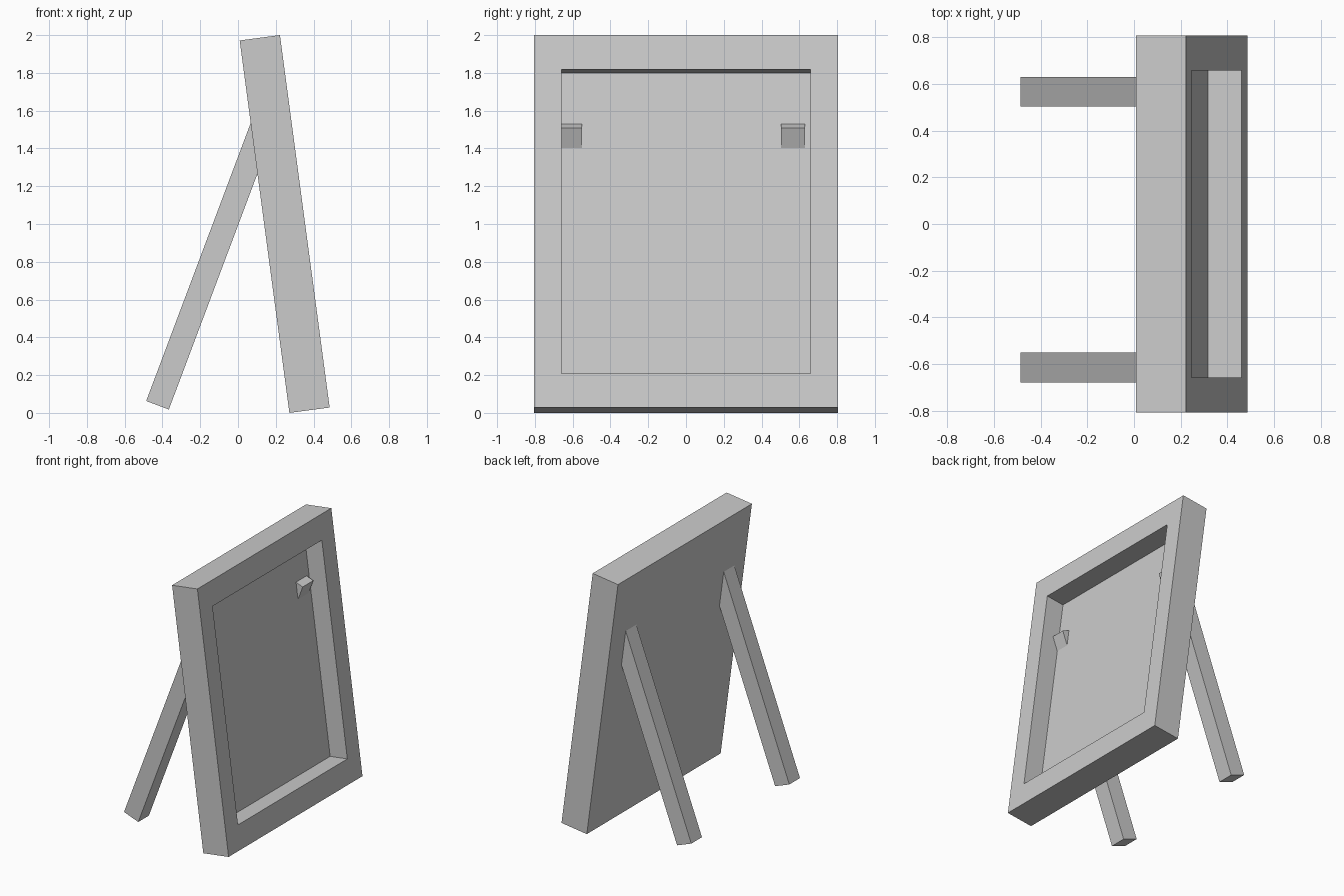
import bpy, bmesh, math
from mathutils import Matrix, Vector

if "Cube" in bpy.data.objects:
    bpy.data.objects.remove(bpy.data.objects["Cube"])


def box(bm, lo, hi):
    """Add an axis-aligned box between two corners."""
    lo, hi = Vector(lo), Vector(hi)
    m = Matrix.Translation((lo + hi) / 2) @ Matrix.Diagonal((*(hi - lo), 1))
    bmesh.ops.create_cube(bm, size=1, matrix=m)


def finish(bm, name, pivot, lean):
    """Turn the bmesh into an object placed at pivot and leaned about y."""
    mesh = bpy.data.meshes.new(name)
    bmesh.ops.recalc_face_normals(bm, faces=bm.faces)
    bm.to_mesh(mesh)
    bm.free()
    ob = bpy.data.objects.new(name, mesh)
    bpy.context.collection.objects.link(ob)
    ob.location = pivot
    ob.rotation_euler.y = lean
    return ob


# Leaning tray frame: solid panel with a rectangular recess in its +x face
LENGTH, DEPTH, HALF_W = 1.989, 0.215, 0.806
RIM_SIDE, RIM_END, RECESS = 0.148, 0.183, 0.146
bm = bmesh.new()
box(bm, (0, -HALF_W, 0), (DEPTH, HALF_W, LENGTH))
front = max(bm.faces, key=lambda f: f.calc_center_median().x)
bmesh.ops.inset_individual(bm, faces=[front], thickness=0.1)
for v in front.verts:
    v.co.y = math.copysign(HALF_W - RIM_SIDE, v.co.y)
    v.co.z = RIM_END if v.co.z < LENGTH / 2 else LENGTH - RIM_END
floor = bmesh.ops.extrude_discrete_faces(bm, faces=[front])["faces"][0]
for v in floor.verts:
    v.co.x -= RECESS
finish(bm, "frame", (0.272, 0, 0), math.radians(-7.6))

# Two rear props, their tips poking through the back panel
for name, y0, y1 in (("rear_leg_left", -0.678, -0.55), ("rear_leg_right", 0.502, 0.63)):
    bm = bmesh.new()
    box(bm, (0, y0, 0), (0.128, y1, 1.592))
    finish(bm, name, (-0.486, 0, 0.063), math.radians(20.6))
